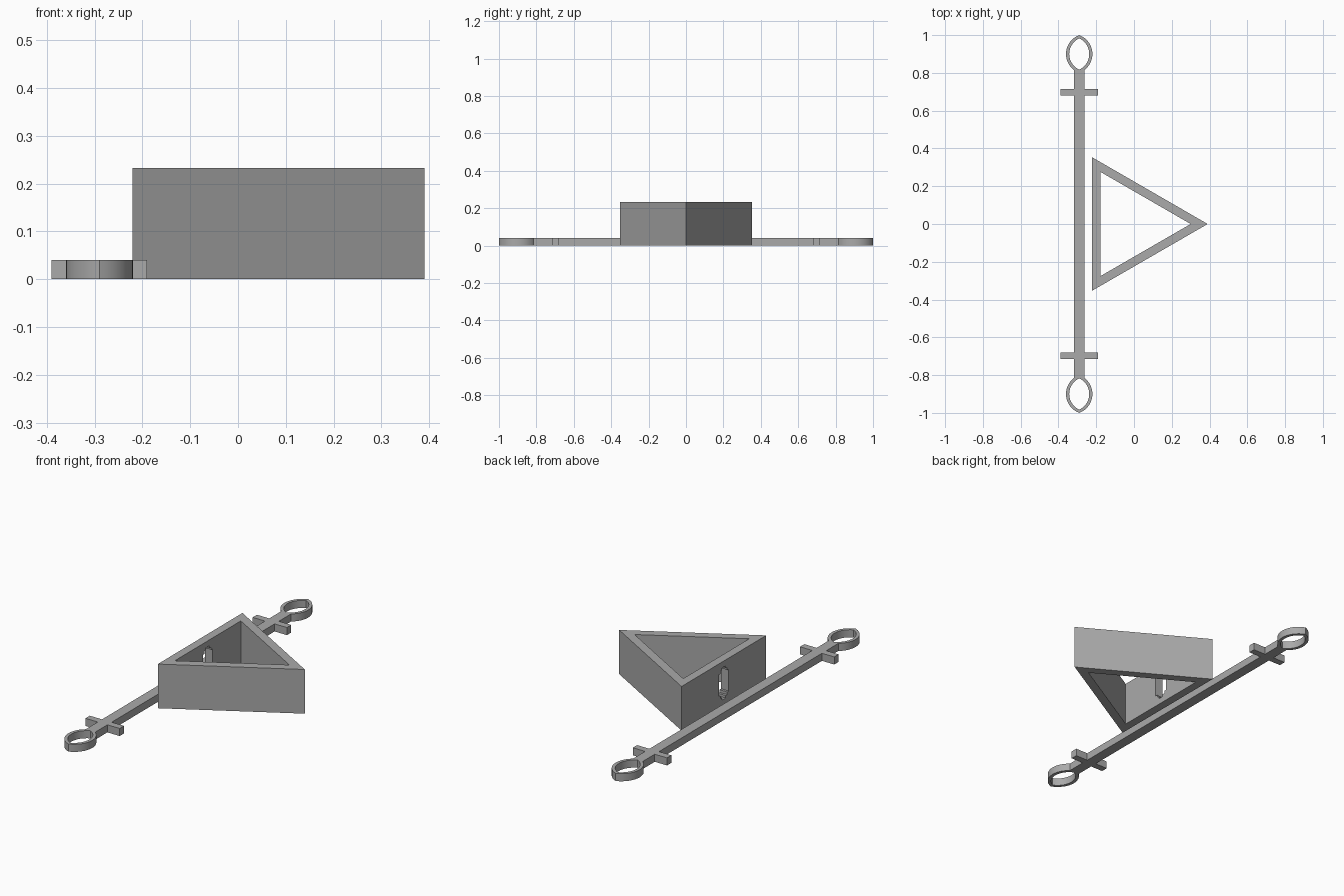
import bpy
import bmesh
from math import asin, cos, sin, pi, sqrt
from mathutils import Matrix, Vector

cube = bpy.data.objects.get("Cube")
if cube:
    bpy.data.objects.remove(cube)

# Single grey material
grey = bpy.data.materials.new("plain grey")
grey.use_nodes = True
tone = (0.4, 0.4, 0.4, 1)
grey.diffuse_color = tone
grey.node_tree.nodes["Principled BSDF"].inputs["Base Color"].default_value = tone


def prism(name, outline, low, high, matrix=None):
    """Extrude a flat outline from low to high along z."""
    bm = bmesh.new()
    face = bm.faces.new([bm.verts.new((x, y, low)) for x, y in outline])
    side = bmesh.ops.extrude_face_region(bm, geom=[face])
    top = [v for v in side["geom"] if isinstance(v, bmesh.types.BMVert)]
    bmesh.ops.translate(bm, vec=(0, 0, high - low), verts=top)
    if matrix:
        bm.transform(matrix)
    bmesh.ops.recalc_face_normals(bm, faces=bm.faces)
    mesh = bpy.data.meshes.new(name)
    bm.to_mesh(mesh)
    bm.free()
    mesh.materials.append(grey)
    obj = bpy.data.objects.new(name, mesh)
    bpy.context.collection.objects.link(obj)
    return obj


def combine(target, tool, operation):
    """Apply a boolean and discard the tool."""
    tool.hide_render = True
    mod = target.modifiers.new(operation.lower(), "BOOLEAN")
    mod.operation, mod.solver, mod.object = operation, "EXACT", tool
    bpy.context.view_layer.objects.active = target
    bpy.ops.object.modifier_apply(modifier=mod.name)
    bpy.data.objects.remove(tool)


def rectangle(cx, cy, w, d):
    return [(cx + sx * w / 2, cy + sy * d / 2)
            for sx, sy in ((-1, -1), (1, -1), (1, 1), (-1, 1))]


def lens(cx, cy, half_w, half_h, steps=16):
    """Pointed oval made of two mirrored arcs."""
    radius = (half_w ** 2 + half_h ** 2) / (2 * half_w)
    sweep = asin(half_h / radius)
    arc = []
    for i in range(steps):
        a = -sweep + 2 * sweep * i / steps
        arc.append((radius * cos(a) - radius + half_w, radius * sin(a)))
    return [(cx + s * x, cy + s * y) for s in (1, -1) for x, y in arc]


# Triangular frame
HEIGHT, WALL, APOTHEM = 0.233, 0.045, 0.2037
CENTRE_X = 0.39 - 2 * APOTHEM


def triangle(apothem):
    return [(CENTRE_X + 2 * apothem * cos(k * 2 * pi / 3),
             2 * apothem * sin(k * 2 * pi / 3)) for k in range(3)]


frame = prism("triangular_frame", triangle(APOTHEM), 0, HEIGHT)
combine(frame, prism("frame_core", triangle(APOTHEM - WALL), -0.1, 0.4), "DIFFERENCE")

# Stepped window through the middle of each wall
quarter = [(0.0405, 0.058), (0.0275, 0.058), (0.0275, 0.072),
           (0.0145, 0.072), (0.0145, 0.085)]
right = [(x, -y) for x, y in reversed(quarter)] + quarter
window = right + [(-x, -y) for x, y in right]
upright = Matrix(((0, 0, 1, 0), (1, 0, 0, 0), (0, 1, 0, 0), (0, 0, 0, 1)))
for k in range(3):
    place = (Matrix.Translation((CENTRE_X, 0, 0.117))
             @ Matrix.Rotation(pi / 3 + k * 2 * pi / 3, 4, "Z") @ upright)
    cutter = prism("window_cutter", window, APOTHEM - 0.07, APOTHEM + 0.03, place)
    combine(frame, cutter, "DIFFERENCE")

# Long rod with crossbars and pointed eyelets
ROD_X, THICK = -0.29, 0.04
rod = prism("rod_with_eyelets", rectangle(ROD_X, 0, 0.056, 1.64), 0, THICK)
for s in (-1, 1):
    combine(rod, prism("crossbar", rectangle(ROD_X, s * 0.697, 0.2, 0.036), 0, THICK), "UNION")
    combine(rod, prism("eyelet", lens(ROD_X, s * 0.9, 0.07, 0.1), 0, THICK), "UNION")
    combine(rod, prism("eyelet_hole", lens(ROD_X, s * 0.9, 0.053, 0.083), -0.1, 0.1), "DIFFERENCE")

bpy.ops.object.select_all(action="DESELECT")
rod.select_set(True)
bpy.context.view_layer.objects.active = rod
bpy.ops.object.shade_smooth_by_angle(angle=pi / 6)
